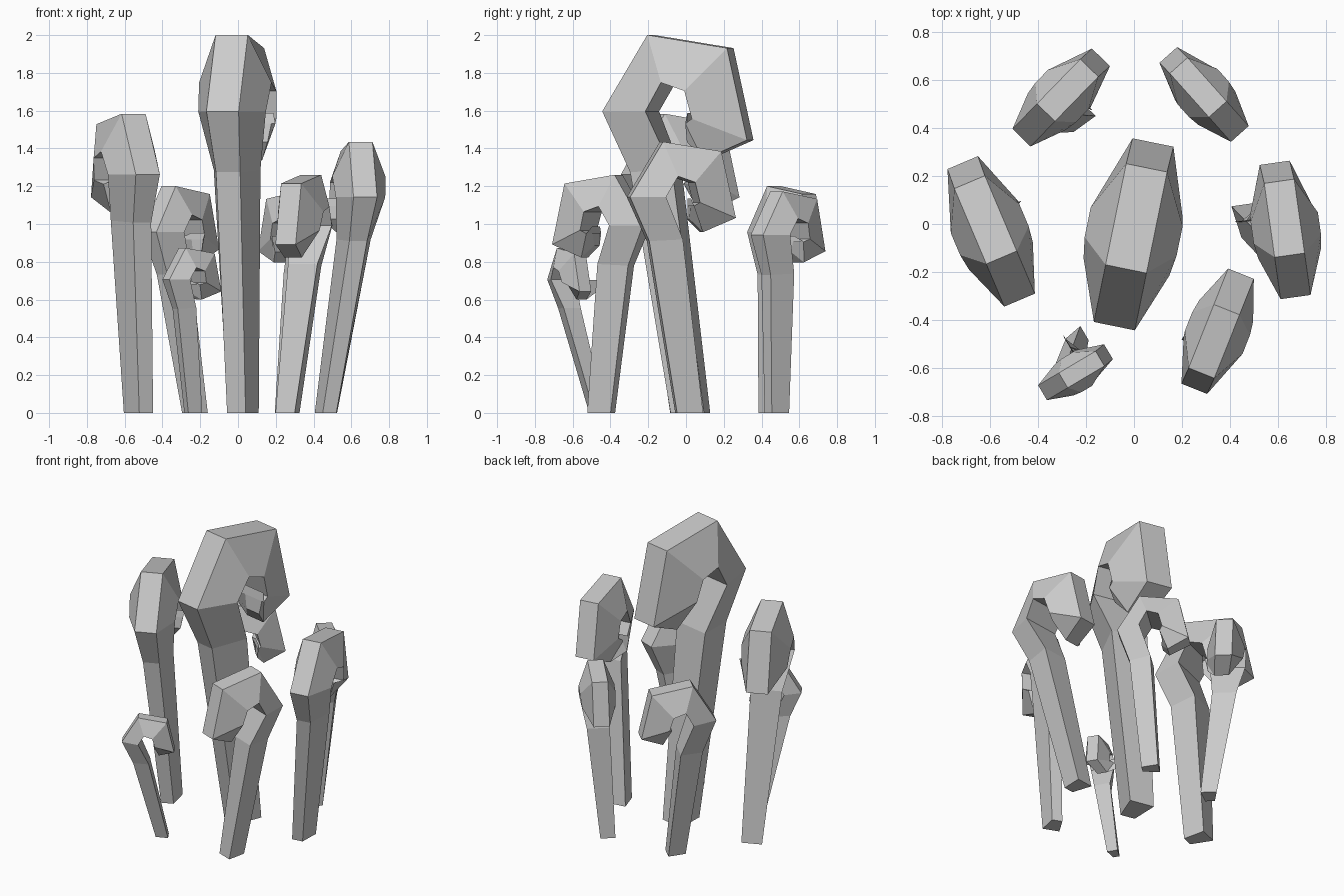
import bpy, bmesh
from mathutils import Vector

if "Cube" in bpy.data.objects:
    bpy.data.objects.remove(bpy.data.objects["Cube"])

# Coil rings in units of the coil radius, relative to the coil centre:
# outer (forward, up), inner (forward, up), outer half width, inner half width, drift share
RINGS = [
    ((0.67, -0.79), (0.12, -0.76), 0.15, 0.29, 0.0),
    ((1.00, -0.05), (0.42, -0.05), 0.20, 0.42, 0.0),
    ((0.44, 0.88), (0.22, 0.30), 0.20, 0.45, 0.0),
    ((-0.55, 0.72), (-0.07, 0.20), 0.20, 0.45, 0.0),
    ((-0.80, -0.40), (-0.16, -0.14), 0.20, 0.42, 0.05),
    ((-0.26, -0.64), (-0.08, -0.20), 0.17, 0.37, 0.30),
    ((-0.08, -0.42), (-0.10, -0.07), 0.13, 0.20, 0.95),
]


def coiled_sprout(name, base, centre, radius, heading, drift):
    """Stem with a trapezoid section that rolls into a coil; the tip drifts sideways."""
    f = Vector((heading[0], heading[1], 0)).normalized()
    side = Vector((-f.y, f.x, 0))
    c, b = Vector(centre), Vector((base[0], base[1], 0))
    up = Vector((0, 0, 1))
    bm = bmesh.new()

    def ring(outer, inner, w_out, w_in):
        return [bm.verts.new(p) for p in (outer - side * w_out, outer + side * w_out,
                                          inner + side * w_in, inner - side * w_in)]

    # stem foot
    rings = [ring(b + f * 0.215 * radius, b - f * 0.215 * radius, 0.115 * radius, 0.19 * radius)]
    # coil
    for i, (o, n, wo, wi, d) in enumerate(RINGS):
        org = c + side * drift * d * radius
        if i == 0:
            org += Vector((b.x - c.x, b.y - c.y, 0)) * 0.15
            if radius < 0.27:   # small sprouts bend lower down
                org.z -= 0.12 * radius
        rings.append(ring(org + (f * o[0] + up * o[1]) * radius,
                          org + (f * n[0] + up * n[1]) * radius, wo * radius, wi * radius))
    for a, e in zip(rings, rings[1:]):
        for k in range(4):
            j = (k + 1) % 4
            bm.faces.new((a[k], a[j], e[j], e[k]))
    bm.faces.new(rings[0])
    bm.faces.new(rings[-1])
    bmesh.ops.recalc_face_normals(bm, faces=bm.faces)
    mesh = bpy.data.meshes.new(name)
    bm.to_mesh(mesh)
    bm.free()
    bpy.context.collection.objects.link(bpy.data.objects.new(name, mesh))


# name, foot, coil centre, coil radius, heading, sideways tip drift
SPROUTS = [
    ("centre_sprout", (0.01, 0.02), (0.005, 0, 1.618), 0.435, (-0.20, -0.98), 0.22),
    ("left_sprout", (-0.515, 0.0), (-0.612, 0.0, 1.28), 0.345, (0.39, -0.92), 0.30),
    ("right_sprout", (0.475, 0.015), (0.63, 0.007, 1.158), 0.315, (0.14, -0.99), -0.48),
    ("front_right_sprout", (0.272, -0.445), (0.34, -0.475, 1.007), 0.288, (0.37, 0.93), 0.25),
    ("back_right_sprout", (0.265, 0.475), (0.277, 0.56, 0.955), 0.247, (0.67, -0.75), -0.25),
    ("back_left_sprout", (-0.235, 0.445), (-0.287, 0.548, 0.97), 0.262, (-0.70, -0.72), 0.32),
    ("front_left_sprout", (-0.24, -0.475), (-0.227, -0.612, 0.715), 0.18, (-0.86, -0.51), -0.75),
]
for s in SPROUTS:
    coiled_sprout(*s)
